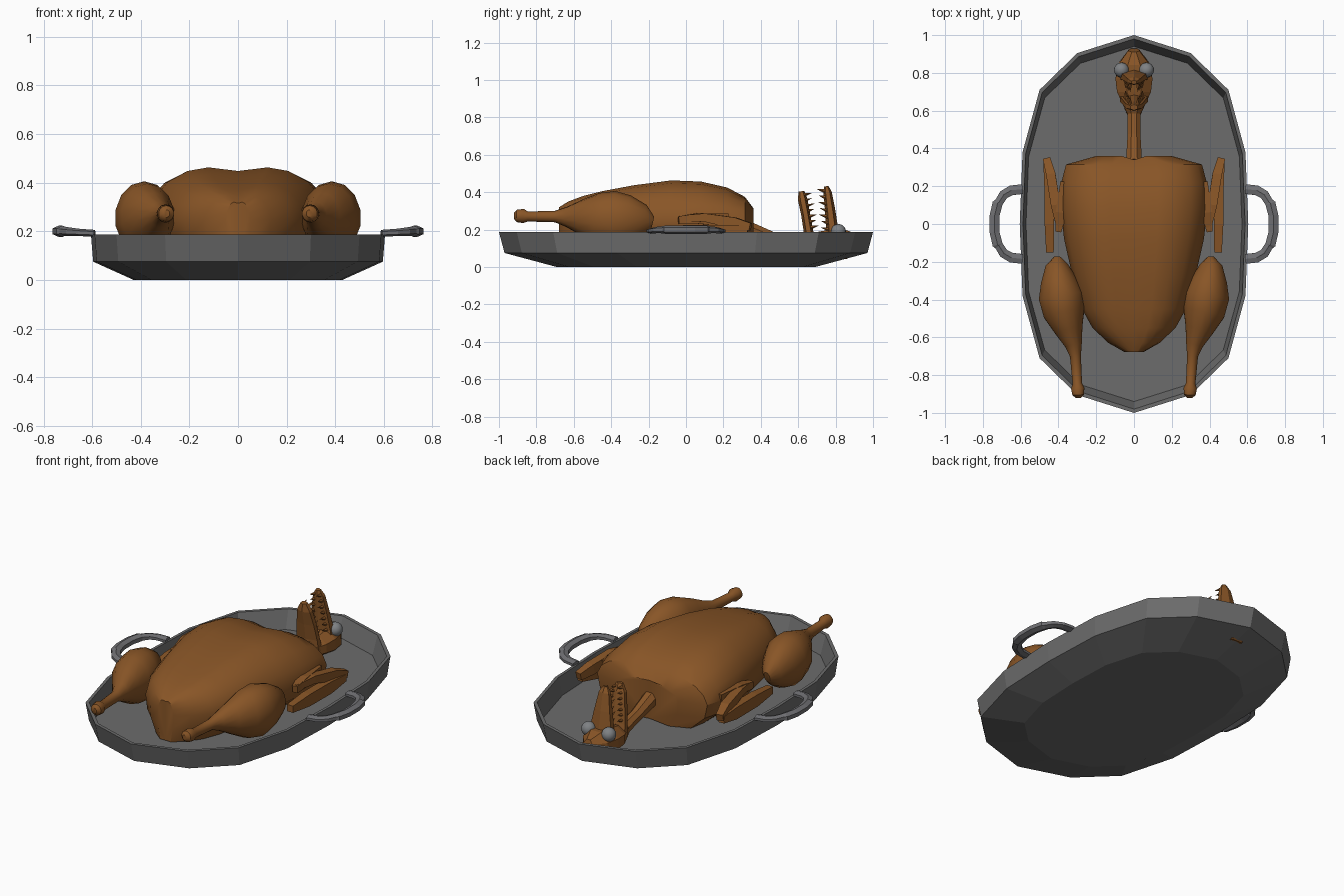
import bpy, bmesh, math
from mathutils import Vector

if "Cube" in bpy.data.objects:
    bpy.data.objects.remove(bpy.data.objects["Cube"])


def material(name, rgb):
    m = bpy.data.materials.new(name)
    m.diffuse_color = (*rgb, 1)
    m.use_nodes = True
    m.node_tree.nodes["Principled BSDF"].inputs["Base Color"].default_value = m.diffuse_color
    return m


ROAST = material("roast_brown", (0.25, 0.092, 0.02))
PAN = material("pan_grey", (0.15, 0.15, 0.15))
HANDLE = material("handle_grey", (0.16, 0.16, 0.17))
EYE = material("eye_grey", (0.21, 0.22, 0.23))


def finish(bm, name, mat, angle=None):
    bmesh.ops.recalc_face_normals(bm, faces=bm.faces)
    me = bpy.data.meshes.new(name)
    bm.to_mesh(me)
    bm.free()
    ob = bpy.data.objects.new(name, me)
    bpy.context.collection.objects.link(ob)
    me.materials.append(mat)
    if angle:
        bpy.ops.object.select_all(action='DESELECT')
        ob.select_set(True)
        bpy.context.view_layer.objects.active = ob
        bpy.ops.object.shade_smooth_by_angle(angle=math.radians(angle))
    return ob


def bridge(rings, name, mat, angle=None):
    """Skin a list of equal-length point rings and cap both ends."""
    bm = bmesh.new()
    vs = [[bm.verts.new(p) for p in r] for r in rings]
    n = len(vs[0])
    for a, b in zip(vs, vs[1:]):
        for i in range(n):
            j = (i + 1) % n
            bm.faces.new((a[i], a[j], b[j], b[i]))
    bm.faces.new(vs[0])
    bm.faces.new(vs[-1])
    return finish(bm, name, mat, angle)


def loft(name, path, n, mat, up=(0, 0, 1), side=1, angle=None):
    """Tube along (x, y, z, half width, half height) stations."""
    pts = [Vector((p[0] * side, p[1], p[2])) for p in path]
    k = 1 / math.cos(math.pi / n)
    rings = []
    for i, p in enumerate(pts):
        t = (pts[min(i + 1, len(pts) - 1)] - pts[max(i - 1, 0)]).normalized()
        s = t.cross(Vector(up)).normalized()
        u = s.cross(t)
        a, b = path[i][3] * k, path[i][4] * k
        rings.append([p + s * a * math.cos(w) + u * b * math.sin(w)
                      for w in (2 * math.pi * (j + .5) / n for j in range(n))])
    return bridge(rings, name, mat, angle)


# Oval roasting pan, 16 sides, open on top
quarter = [(0, 1), (.30, .905), (.50, .71), (.59, .38), (.605, 0)]
half = quarter + [(x, -y) for x, y in quarter[-2::-1]]
oval = half + [(-x, y) for x, y in half[-2:0:-1]]
levels = [(.71, .69, 0), (.985, .97, .075), (1, 1, .187), (.972, .98, .187), (.945, .94, .08)]
bridge([[(x * a, y * b, z) for x, y in oval] for a, b, z in levels], "pan", PAN)

# Pan handles
arm = [(.59, .185, .192, .026, .012), (.65, .178, .195, .026, .013), (.69, .155, .198, .025, .015),
       (.715, .115, .2, .023, .017), (.722, .11, .2, .027, .02), (.738, .045, .2, .026, .02)]
grip = arm + [(x, -y, z, a, b) for x, y, z, a, b in arm[::-1]]
for s in (1, -1):
    loft("pan_handle", grip, 6, HANDLE, side=s)

# Roast body: grooved section lofted along y
section = [(0, .93), (.33, 1), (.56, .93), (.78, .72), (.93, .4), (1, 0), (.95, -.5), (.7, -1), (0, -1)]
section += [(-u, v) for u, v in section[-2:0:-1]]
stations = [(.36, .20, .315), (.315, .36, .375), (.22, .385, .425), (.08, .388, .457), (-.08, .37, .463),
            (-.28, .325, .437), (-.45, .275, .405), (-.55, .22, .38), (-.63, .135, .35), (-.678, .05, .32)]
rings = []
for y, w, top in stations:
    mid = .25
    rings.append([(u * w, y - (.02 if u == 0 and y > .3 else 0),
                   mid + v * ((top - mid) if v > 0 else .165)) for u, v in section])
bridge(rings, "roast_body", ROAST, 35)

# Legs with bone ends
leg = [(.405, -.178, .24, .02, .03), (.408, -.22, .25, .06, .08), (.398, -.3, .255, .095, .125),
       (.385, -.38, .255, .12, .147), (.37, -.47, .26, .11, .133), (.345, -.56, .265, .075, .092),
       (.32, -.64, .268, .045, .052), (.31, -.7, .27, .029, .03), (.30, -.845, .27, .025, .026),
       (.298, -.87, .273, .035, .037), (.295, -.905, .273, .031, .032), (.295, -.92, .273, .014, .015)]
# Wings folded in three slabs
wing = {
    "wing_upper": [(.36, .22, .25, .03, .035), (.385, .06, .26, .03, .028), (.40, -.04, .25, .015, .02)],
    "wing_middle": [(.395, -.03, .255, .012, .018), (.415, .1, .265, .025, .022),
                    (.44, .26, .235, .025, .03), (.462, .345, .215, .02, .02)],
    "wing_tip": [(.462, .33, .2, .018, .02), (.45, .2, .19, .025, .035),
                 (.448, 0, .19, .025, .035), (.445, -.15, .19, .02, .02)],
}
for s in (1, -1):
    loft("leg", leg, 14, ROAST, side=s, angle=40)
    for name, path in wing.items():
        loft(name, path, 4, ROAST, side=s)

# Neck and upturned head
loft("neck_and_head", [(0, .33, .2, .042, .045), (0, .47, .15, .034, .034), (0, .58, .122, .035, .035),
                       (0, .63, .122, .058, .05), (0, .70, .125, .09, .062), (0, .77, .125, .098, .075),
                       (0, .85, .122, .08, .08), (0, .92, .14, .028, .04)], 8, ROAST)

# Open jaws pointing up
front_jaw = [(0, .665, .12, .075, .03), (0, .655, .19, .068, .022), (0, .64, .28, .056, .021),
             (0, .624, .36, .042, .022), (0, .617, .405, .018, .014)]
back_jaw = [(0, .785, .12, .08, .04), (0, .782, .2, .068, .028), (0, .771, .3, .05, .024),
            (0, .757, .40, .032, .019), (0, .75, .432, .014, .01)]
loft("front_jaw", front_jaw, 6, ROAST, up=(0, 1, 0))
loft("back_jaw", back_jaw, 6, ROAST, up=(0, 1, 0))


# Teeth along both jaw edges, facing the gap
def teeth(name, base, tip, toward):
    bm = bmesh.new()
    for i in range(7):
        f = i / 6
        y, z, x = (a + (b - a) * f for a, b in zip(base, tip))
        for s in (1, -1):
            r = .011
            ring = [bm.verts.new((s * x + r * math.cos(w), y, z + r * math.sin(w)))
                    for w in (math.pi / 2 * k for k in range(4))]
            end = bm.verts.new((s * x, y + toward * (.045 - .008 * (i % 2)), z + .012))
            bm.faces.new(ring)
            for k in range(4):
                bm.faces.new((ring[k], ring[(k + 1) % 4], end))
    finish(bm, name, ROAST)


teeth("front_teeth", (.665, .21, .045), (.63, .385, .02), 1)
teeth("back_teeth", (.762, .2, .045), (.742, .405, .02), -1)

# Eyes
for s in (1, -1):
    bm = bmesh.new()
    bmesh.ops.create_uvsphere(bm, u_segments=16, v_segments=10, radius=.04)
    bmesh.ops.translate(bm, verts=bm.verts, vec=(s * .066, .815, .19))
    finish(bm, "eye", EYE, 60)
